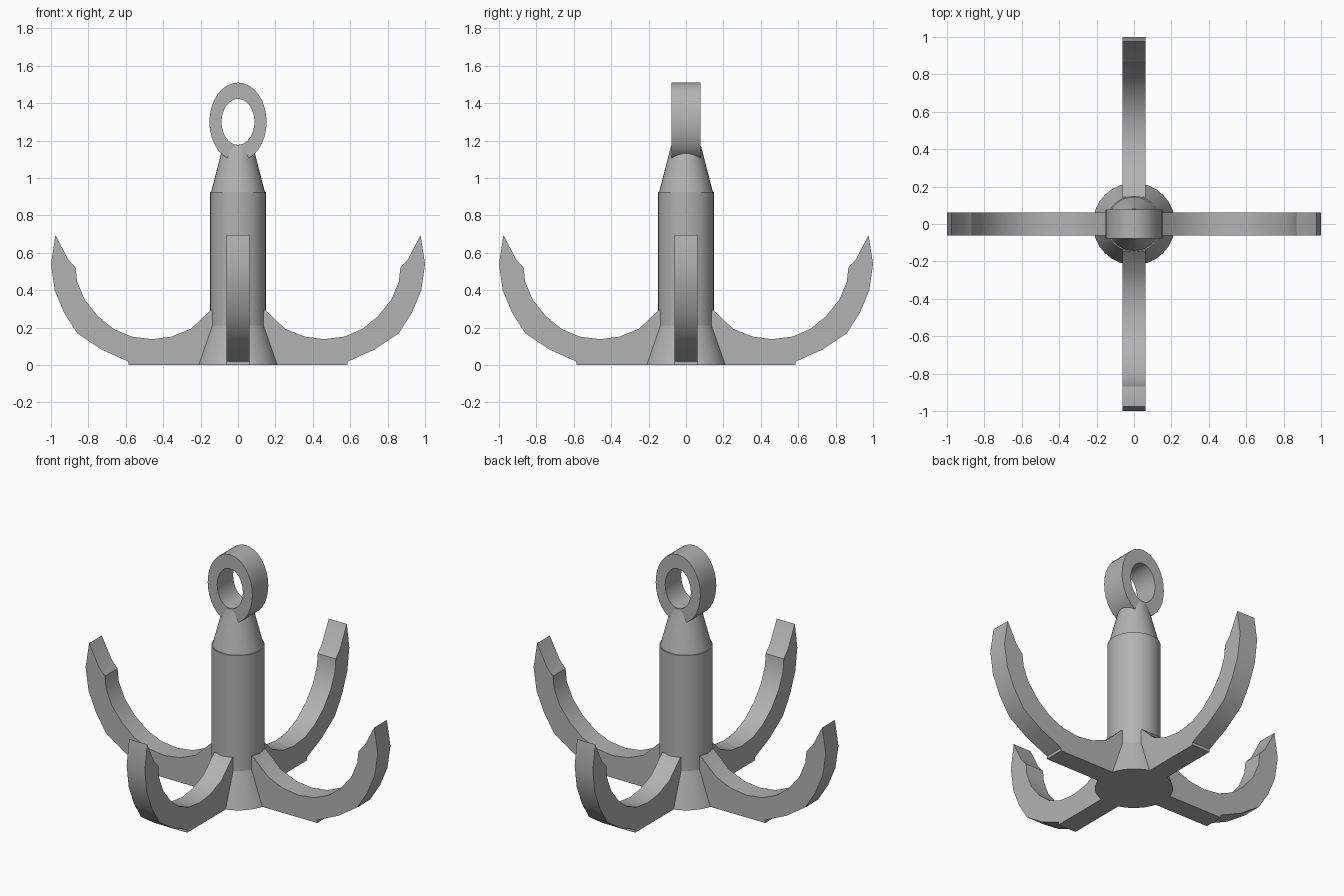
import bpy, bmesh, math

cube = bpy.data.objects.get("Cube")
if cube:
    bpy.data.objects.remove(cube, do_unlink=True)

steel = bpy.data.materials.new("grey_steel")
steel.use_nodes = True
colour = (0.45, 0.45, 0.45, 1)
steel.diffuse_color = colour
steel.node_tree.nodes["Principled BSDF"].inputs["Base Color"].default_value = colour


def finish(name, bm, angle):
    bmesh.ops.recalc_face_normals(bm, faces=bm.faces)
    mesh = bpy.data.meshes.new(name)
    bm.to_mesh(mesh)
    bm.free()
    mesh.materials.append(steel)
    obj = bpy.data.objects.new(name, mesh)
    bpy.context.collection.objects.link(obj)
    bpy.ops.object.select_all(action='DESELECT')
    obj.select_set(True)
    bpy.context.view_layer.objects.active = obj
    bpy.ops.object.shade_smooth_by_angle(angle=math.radians(angle))
    return obj


def loft(name, loops, closed=False, angle=30):
    """Join equal rings of points; cap the ends or close the chain."""
    bm = bmesh.new()
    rings = [[bm.verts.new(p) for p in loop] for loop in loops]
    pairs = list(zip(rings, rings[1:]))
    if closed:
        pairs.append((rings[-1], rings[0]))
    else:
        bm.faces.new(rings[0])
        bm.faces.new(rings[-1])
    for a, b in pairs:
        for i in range(len(a)):
            j = (i + 1) % len(a)
            bm.faces.new((a[i], a[j], b[j], b[i]))
    return finish(name, bm, angle)


def circle(r, z, n=32):
    return [(r * math.cos(t), r * math.sin(t), z)
            for t in (2 * math.pi * i / n for i in range(n))]


# Shaft with flared foot and tapered neck
loft("flared_foot", [circle(0.22, 0), circle(0.15, 0.21)])
loft("shaft", [circle(0.15, 0.15), circle(0.15, 0.925)])
loft("tapered_neck", [circle(0.145, 0.92), circle(0.08, 1.172)])


# Oval eye at the top
def oval(rx, rz, y, n=32):
    return [(rx * math.cos(t), y, 1.3 + rz * math.sin(t))
            for t in (2 * math.pi * i / n for i in range(n))]


loft("rope_eye", [oval(0.153, 0.21, -0.078), oval(0.153, 0.21, 0.078),
                  oval(0.088, 0.123, 0.078), oval(0.088, 0.123, -0.078)], closed=True)

# Four curved hooks sharing one side profile
hook_profile = [
    (0.04, 0), (0.585, 0), (0.585, 0.018), (0.73, 0.083), (0.86, 0.17), (0.93, 0.28),
    (0.98, 0.4), (1.0, 0.54), (0.976, 0.695), (0.91, 0.567), (0.868, 0.52),
    (0.86, 0.445), (0.82, 0.35), (0.75, 0.262), (0.665, 0.193), (0.57, 0.152),
    (0.46, 0.138), (0.355, 0.152), (0.25, 0.195), (0.145, 0.295), (0.04, 0.295)]
for i, side in enumerate(("left", "back", "right", "front")):
    hook = loft(side + "_hook", [[(x, y, z) for x, z in hook_profile]
                                 for y in (-0.062, 0.062)])
    hook.rotation_euler.z = i * math.pi / 2
